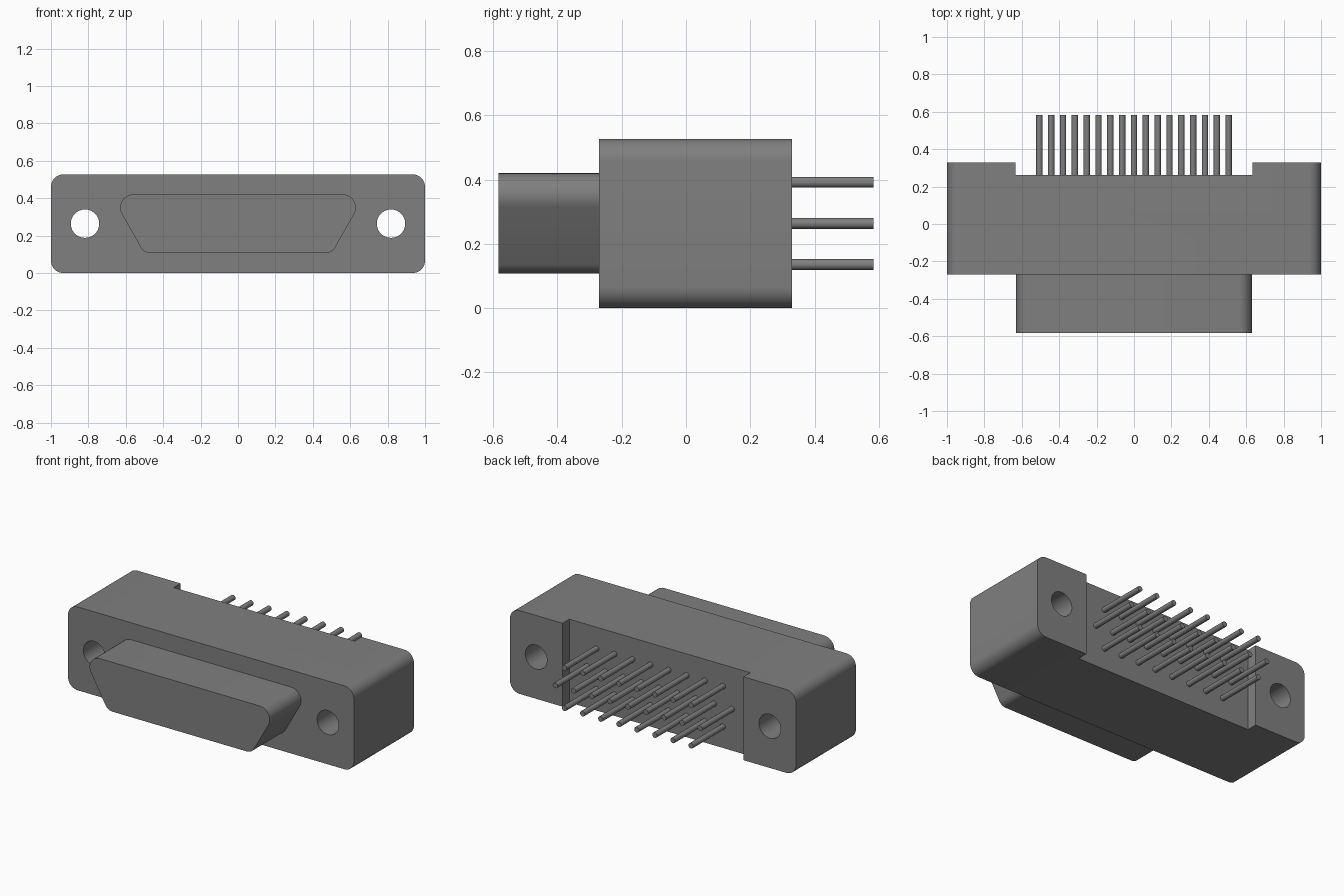
import bpy
import bmesh
import math
from mathutils import Matrix

if "Cube" in bpy.data.objects:
    bpy.data.objects.remove(bpy.data.objects["Cube"], do_unlink=True)

MID_Z = 0.264

# Single grey finish
grey = bpy.data.materials.new("plain grey")
grey.use_nodes = True
colour = (0.214, 0.214, 0.214, 1)
grey.diffuse_color = colour
grey.node_tree.nodes["Principled BSDF"].inputs["Base Color"].default_value = colour


def make_object(name, bm):
    bmesh.ops.recalc_face_normals(bm, faces=bm.faces[:])
    mesh = bpy.data.meshes.new(name)
    bm.to_mesh(mesh)
    bm.free()
    mesh.materials.append(grey)
    obj = bpy.data.objects.new(name, mesh)
    bpy.context.scene.collection.objects.link(obj)
    return obj


def smooth(obj):
    bpy.ops.object.select_all(action='DESELECT')
    obj.select_set(True)
    bpy.context.view_layer.objects.active = obj
    bpy.ops.object.shade_smooth_by_angle(angle=math.radians(30))


def arc(cx, cz, r, start, end, steps=10):
    """Points on an arc, angles in degrees."""
    angles = [math.radians(start + (end - start) * i / steps) for i in range(steps + 1)]
    return [(cx + r * math.cos(a), cz + r * math.sin(a)) for a in angles]


def mirrored(half):
    """Close a right-hand half profile by mirroring it in x."""
    return half + [(-x, z) for x, z in reversed(half)]


def extrude_profile(name, points, y0, y1):
    bm = bmesh.new()
    face = bm.faces.new([bm.verts.new((x, y0, z)) for x, z in points])
    new = bmesh.ops.extrude_face_region(bm, geom=[face])["geom"]
    bmesh.ops.translate(bm, vec=(0, y1 - y0, 0),
                        verts=[v for v in new if isinstance(v, bmesh.types.BMVert)])
    return make_object(name, bm)


def add_rod(bm, x, z, r, y0, y1, sides):
    matrix = Matrix.Translation((x, (y0 + y1) / 2, z)) @ Matrix.Rotation(math.pi / 2, 4, 'X')
    bmesh.ops.create_cone(bm, cap_ends=True, segments=sides, radius1=r, radius2=r,
                          depth=y1 - y0, matrix=matrix)


# Housing: rounded block
R = 0.066
body = extrude_profile("housing",
                       mirrored(arc(1 - R, R, R, -90, 0) + arc(1 - R, 0.527 - R, R, 0, 90)),
                       -0.27, 0.33)

# Cutters: rear recess and the two screw holes
recess = extrude_profile("recess_cutter", mirrored([(0.633, -0.2), (0.633, 0.8)]), 0.262, 0.6)
bm = bmesh.new()
for side in (-1, 1):
    add_rod(bm, side * 0.818, MID_Z, 0.076, -0.5, 0.5, 40)
holes = make_object("screw_hole_cutter", bm)

for cutter in (recess, holes):
    cutter.hide_render = True
    mod = body.modifiers.new(cutter.name, 'BOOLEAN')
    mod.operation = 'DIFFERENCE'
    mod.solver = 'EXACT'
    mod.object = cutter
bpy.context.view_layer.update()
cut = bpy.data.meshes.new_from_object(body.evaluated_get(bpy.context.evaluated_depsgraph_get()))
body.modifiers.clear()
body.data = cut
for cutter in (recess, holes):
    bpy.data.objects.remove(cutter, do_unlink=True)
smooth(body)

# Front plug: tapered outline with rounded corners
plug = extrude_profile("front_plug",
                       mirrored(arc(0.47, 0.165, 0.057, -90, -30) + arc(0.56, 0.35, 0.07, -30, 90)),
                       -0.583, -0.268)
smooth(plug)

# Rear pins: three staggered rows of 8, 9 and 8
bm = bmesh.new()
for count, z in ((8, 0.136), (9, MID_Z), (8, 0.392)):
    for i in range(count):
        add_rod(bm, (i - (count - 1) / 2) * 0.1265, z, 0.017, 0.25, 0.583, 16)
smooth(make_object("rear_pins", bm))
